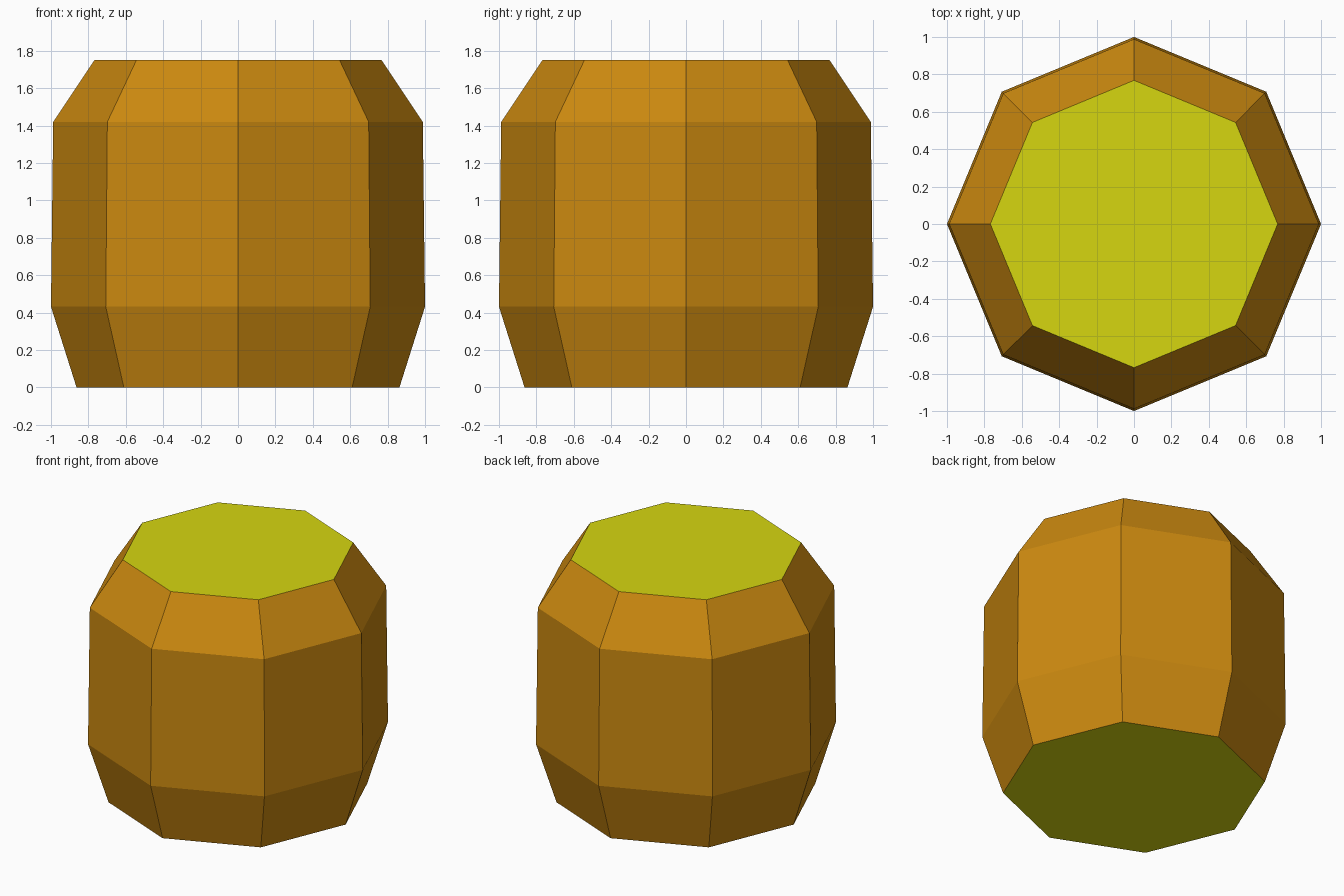
import bpy, bmesh, math

if "Cube" in bpy.data.objects:
    bpy.data.objects.remove(bpy.data.objects["Cube"])

SIDES = 8
# (height, radius) rings of the barrel
PROFILE = [(0.0, 0.863), (0.432, 1.0), (1.42, 0.988), (1.75, 0.768)]


def material(name, color):
    m = bpy.data.materials.new(name)
    m.diffuse_color = (*color, 1.0)
    m.use_nodes = True
    m.node_tree.nodes["Principled BSDF"].inputs["Base Color"].default_value = m.diffuse_color
    return m


# Barrel: octagonal rings joined by flat staves, closed by end caps
bm = bmesh.new()
rings = [[bm.verts.new((r * math.cos(i * math.tau / SIDES),
                        r * math.sin(i * math.tau / SIDES), z))
          for i in range(SIDES)] for z, r in PROFILE]
for low, high in zip(rings, rings[1:]):
    for i in range(SIDES):
        j = (i + 1) % SIDES
        bm.faces.new((low[i], low[j], high[j], high[i]))
bm.faces.new(rings[-1])
bm.faces.new(rings[0][::-1])
bm.normal_update()

# Caps are yellow, staves are orange brown
for f in bm.faces:
    f.material_index = 1 if abs(f.normal.z) > 0.9 else 0

mesh = bpy.data.meshes.new("barrel")
bm.to_mesh(mesh)
bm.free()
mesh.materials.append(material("orange brown", (0.60, 0.25, 0.005)))
mesh.materials.append(material("yellow", (0.67, 0.67, 0.005)))
bpy.context.collection.objects.link(bpy.data.objects.new("barrel", mesh))
